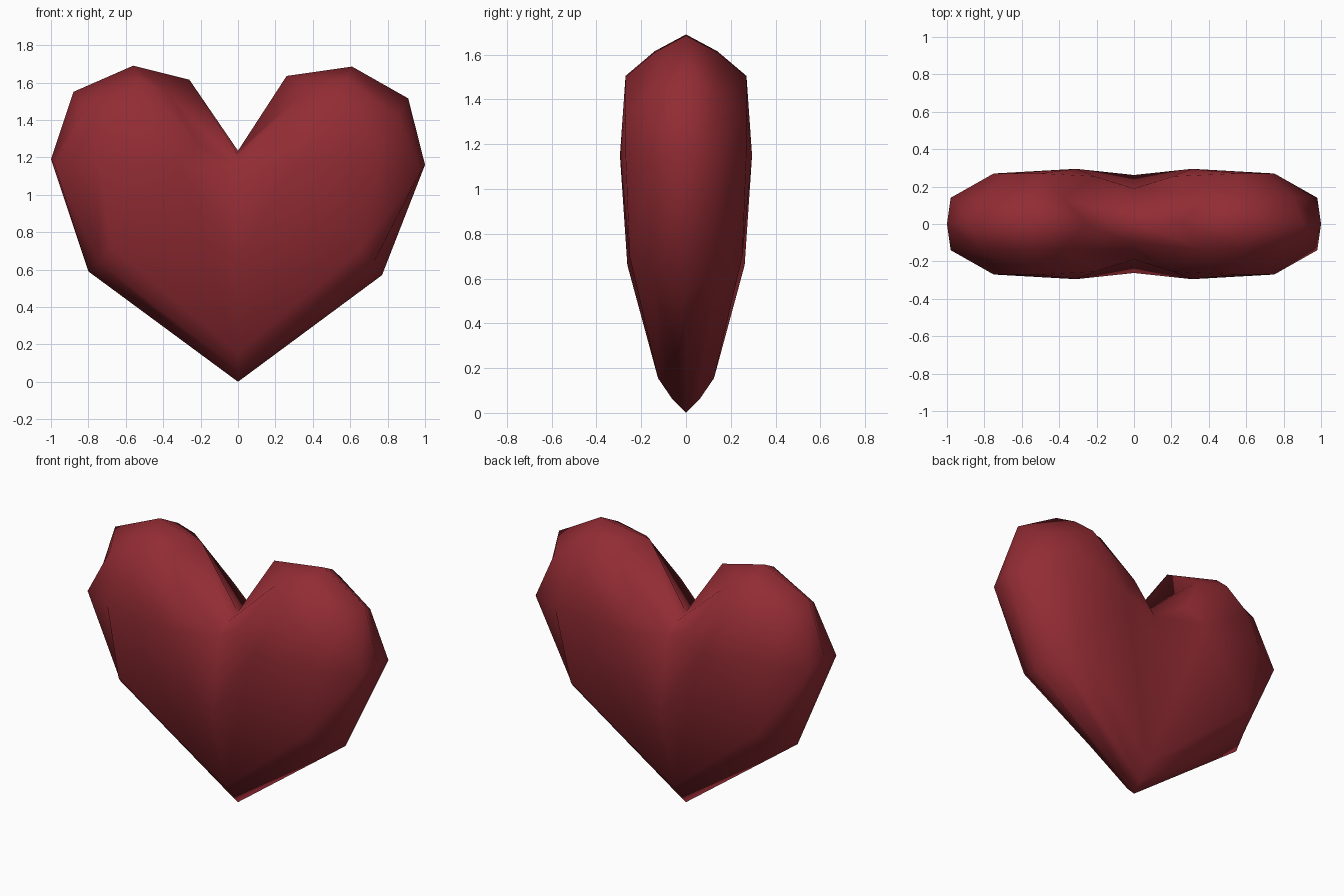
import bpy
import bmesh

cube = bpy.data.objects.get("Cube")
if cube:
    bpy.data.objects.remove(cube, do_unlink=True)

# One deep red material
red = bpy.data.materials.new("deep_red")
red.use_nodes = True
colour = (0.29, 0.025, 0.034, 1.0)
red.diffuse_color = colour
bsdf = red.node_tree.nodes["Principled BSDF"]
bsdf.inputs["Base Color"].default_value = colour
bsdf.inputs["Roughness"].default_value = 0.6

# Half contours (x, depth, z) from the bottom tip, around one lobe, to the cleft
RIM = [(0, 0, 0), (0.77, 0, 0.57), (1.0, 0, 1.16), (0.91, 0, 1.515),
       (0.61, 0, 1.685), (0.26, 0, 1.635), (0, 0, 1.235)]
BEVEL = [(0, 0.06, 0.06), (0.715, 0.14, 0.62), (0.98, 0.14, 1.13), (0.85, 0.14, 1.425),
         (0.58, 0.14, 1.61), (0.38, 0.14, 1.57), (0, 0.10, 1.21)]
FACE = [(0, 0.125, 0.155), (0.65, 0.252, 0.70), (0.75, 0.27, 1.16), (0.70, 0.27, 1.34),
        (0.55, 0.27, 1.50), (0.21, 0.255, 1.29), (0, 0.19, 1.15)]
LOBE_PEAK = (0.31, 0.295, 1.15)
MIDDLE = (0, 0.262, 0.66)
# The two lobes differ slightly: offsets (outward, up) for the -x side
SKEW = [(0, 0), (0.03, 0.02), (0, 0.03), (-0.03, 0.035), (-0.05, 0.005), (0, -0.02), (0, 0)]

bm = bmesh.new()


def full_ring(half, side):
    """Close a half contour into a loop on the front (-1) or back (+1)."""
    pts = [(x, side * d, z) for x, d, z in half]
    for i in range(5, 0, -1):
        x, d, z = half[i]
        pts.append((-x - SKEW[i][0], side * d, z + SKEW[i][1]))
    return [bm.verts.new(p) for p in pts]


# Rings from the front face, over the rim, to the back face
rings = [full_ring(FACE, -1), full_ring(BEVEL, -1), full_ring(RIM, 1),
         full_ring(BEVEL, 1), full_ring(FACE, 1)]
for a, b in zip(rings, rings[1:]):
    for i in range(12):
        j = (i + 1) % 12
        bm.faces.new((a[i], a[j], b[j], b[i]))

# Bulging front and back, each with two lobe peaks and a shallow middle
for ring, side in ((rings[0], -1), (rings[-1], 1)):
    middle = bm.verts.new((0, side * MIDDLE[1], MIDDLE[2]))
    for sx, start in ((1, 0), (-1, 6)):
        peak = bm.verts.new((sx * LOBE_PEAK[0], side * LOBE_PEAK[1], LOBE_PEAK[2]))
        fan = [ring[(start + k) % 12] for k in range(7)] + [middle]
        for i in range(8):
            bm.faces.new((peak, fan[i], fan[(i + 1) % 8]))

bmesh.ops.recalc_face_normals(bm, faces=bm.faces[:])
for f in bm.faces:
    f.smooth = True

mesh = bpy.data.meshes.new("heart")
bm.to_mesh(mesh)
bm.free()
mesh.materials.append(red)
heart = bpy.data.objects.new("heart", mesh)
bpy.context.collection.objects.link(heart)
